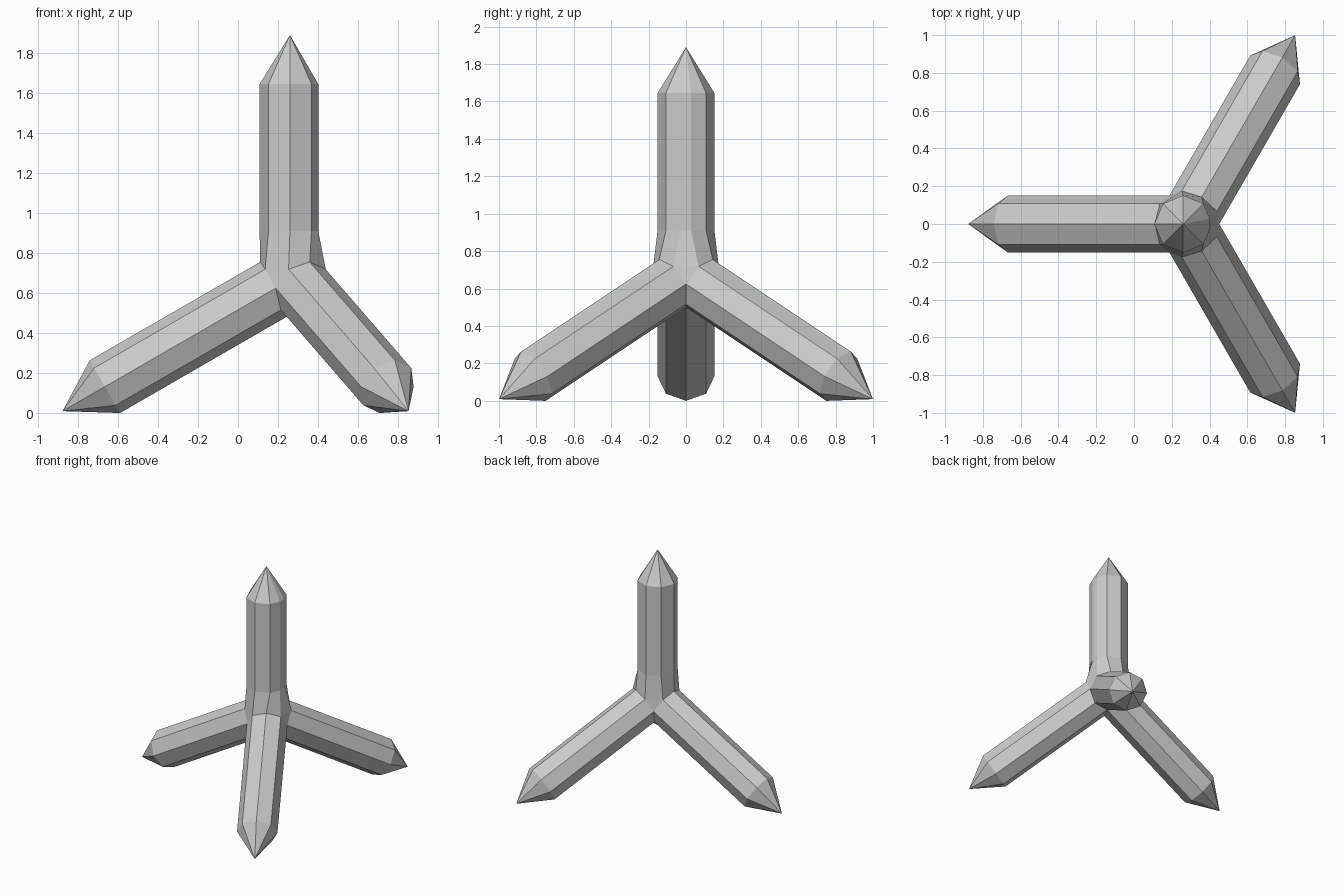
import bpy, bmesh
from math import sin, cos, pi, radians, sqrt
from mathutils import Vector

if "Cube" in bpy.data.objects:
    bpy.data.objects.remove(bpy.data.objects["Cube"])

R = 0.152                                # radius of every octagonal arm
HUB = Vector((0.276, 0, 0.675))          # where the three leg axes meet
POST_X = 0.26
TILT = radians(30)

bm = bmesh.new()


def loft(a, b):
    for i in range(len(a)):
        j = (i + 1) % len(a)
        bm.faces.new((a[i], a[j], b[j], b[i]))


def cap(ring, tip):
    t = bm.verts.new(tip)
    for i in range(len(ring)):
        bm.faces.new((ring[i], ring[(i + 1) % len(ring)], t))


def leg(theta):
    """Sloping leg, mitred against its neighbours; returns its inner ring."""
    axis = Vector((cos(theta) * cos(TILT), sin(theta) * cos(TILT), -sin(TILT)))
    up = Vector((cos(theta) * sin(TILT), sin(theta) * sin(TILT), cos(TILT)))
    side = Vector((-sin(theta), cos(theta), 0))
    inner, outer = [], []
    for k in range(8):
        u, v = R * sin(k * pi / 4), R * cos(k * pi / 4)
        # upper edges stop at the post, lower ones at the mitre planes
        d = 0.165 if k == 0 else 0.14 if k in (1, 7) else abs(u) / sqrt(3)
        s = (d - v * sin(TILT)) / cos(TILT)
        inner.append(bm.verts.new(HUB + axis * s + side * u + up * v))
        outer.append(bm.verts.new(HUB + axis * (0.942 / cos(TILT)) + side * u + up * v))
    loft(inner, outer)
    cap(outer, HUB + axis * (1.154 / cos(TILT)))
    return inner


# three legs
legs = [leg(radians(a)) for a in (60, 180, 300)]

# post: octagon whose +x corner is split in two
post_angles = (11, 45, 90, 135, 180, 225, 270, 315, 349)


def post_ring(z):
    ring = []
    for a in post_angles:
        r = R * (0.95 if a in (11, 349) else 1)
        ring.append(bm.verts.new((POST_X + r * cos(radians(a)), r * sin(radians(a)), z)))
    return ring


low, high = post_ring(0.91), post_ring(1.645)
loft(low, high)
cap(high, (POST_X, 0, 1.89))

# flared collar and the crotch triangles under it
collar = [l[k] for l in legs for k in (7, 0, 1)]
loft(collar, low)
for i, l in enumerate(legs):
    bm.faces.new((l[1], l[2], legs[(i + 1) % 3][7]))

bmesh.ops.remove_doubles(bm, verts=bm.verts, dist=0.0005)
bmesh.ops.recalc_face_normals(bm, faces=bm.faces)
mesh = bpy.data.meshes.new("four_armed_block")
bm.to_mesh(mesh)
bm.free()
bpy.context.collection.objects.link(bpy.data.objects.new("four_armed_block", mesh))
